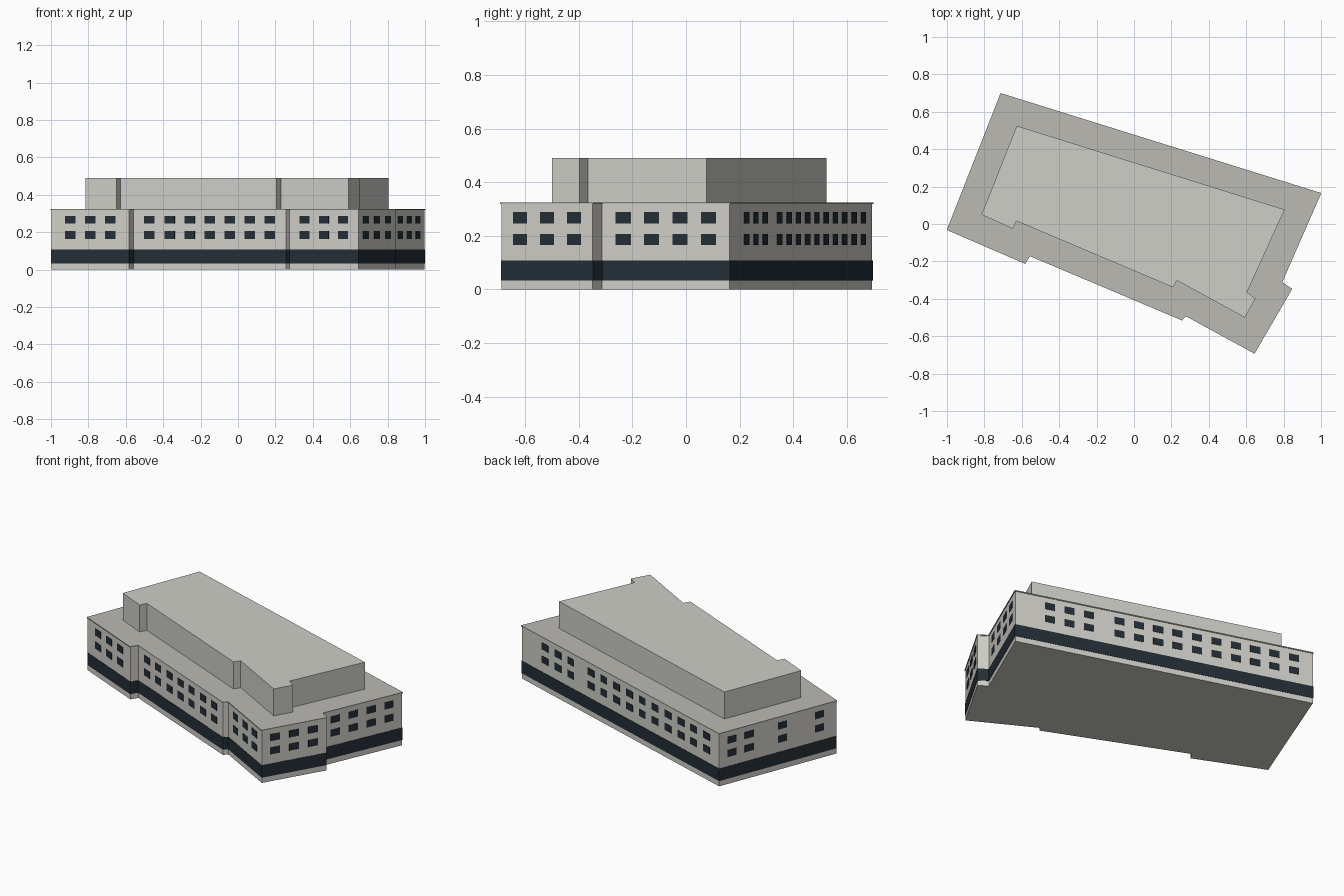
import bpy, bmesh
from mathutils import Vector, Matrix

if "Cube" in bpy.data.objects:
    bpy.data.objects.remove(bpy.data.objects["Cube"])

# Outlines, counter-clockwise seen from above
MAIN = [(-.996, -.03), (-.583, -.208), (-.558, -.167), (.256, -.511), (.276, -.488),
        (.643, -.688), (.841, -.348), (.788, -.313), (.996, .163), (-.711, .695)]
UPPER = [(-.815, .05), (-.649, -.025), (-.628, .016), (.207, -.338), (.23, -.302),
         (.592, -.5), (.65, -.398), (.604, -.366), (.805, .077), (-.627, .525)]


def material(name, rgb):
    m = bpy.data.materials.new(name)
    m.diffuse_color = (*rgb, 1)
    m.use_nodes = True
    m.node_tree.nodes["Principled BSDF"].inputs["Base Color"].default_value = m.diffuse_color
    return m


WALL = material("pale_wall", (.64, .63, .58))
ROOF = material("roof_grey", (.5, .49, .45))
TOP = material("upper_grey", (.62, .62, .58))
DARK = material("dark_glass", (.017, .028, .038))


def finish(bm, name, mat):
    bmesh.ops.recalc_face_normals(bm, faces=bm.faces)
    me = bpy.data.meshes.new(name)
    bm.to_mesh(me)
    bm.free()
    me.materials.append(mat)
    ob = bpy.data.objects.new(name, me)
    bpy.context.collection.objects.link(ob)


def offset(pts, d):
    """Push an outline outwards by d with mitred corners."""
    out = []
    for i, p in enumerate(pts):
        p, a, b = Vector(p), Vector(pts[i - 1]), Vector(pts[(i + 1) % len(pts)])
        u, v = (p - a).normalized(), (b - p).normalized()
        n1, n2 = Vector((u.y, -u.x)), Vector((v.y, -v.x))
        out.append(p + (n1 + n2) * d / (1 + n1.dot(n2)))
    return out


def prism(name, pts, z0, z1, mat):
    bm = bmesh.new()
    base = bm.faces.new([bm.verts.new((p[0], p[1], z0)) for p in pts])
    ext = bmesh.ops.extrude_face_region(bm, geom=[base], use_keep_orig=True)
    verts = [g for g in ext["geom"] if isinstance(g, bmesh.types.BMVert)]
    bmesh.ops.translate(bm, verts=verts, vec=(0, 0, z1 - z0))
    finish(bm, name, mat)


def ring(name, pts, z0, z1, d, mat):
    """Thin strip wrapped around an outline."""
    bm = bmesh.new()
    loops = [[bm.verts.new((p[0], p[1], z)) for p in o]
             for o, z in ((pts, z0), (offset(pts, d), z0), (offset(pts, d), z1), (pts, z1))]
    n = len(pts)
    for lo, hi in zip(loops, loops[1:]):
        for i in range(n):
            j = (i + 1) % n
            bm.faces.new((lo[i], lo[j], hi[j], hi[i]))
    finish(bm, name, mat)


def windows(name, wall, fractions):
    """Two rows of flat panes at the given fractions along one wall."""
    a, b = Vector(MAIN[wall]), Vector(MAIN[(wall + 1) % len(MAIN)])
    u = (b - a).normalized()
    bm = bmesh.new()
    for t in fractions:
        c = a.lerp(b, t)
        for z in (.186, .267):
            m = Matrix(((u.x, u.y, 0, c.x), (u.y, -u.x, 0, c.y), (0, 0, 1, z), (0, 0, 0, 1)))
            bmesh.ops.create_cube(bm, size=1, matrix=m @ Matrix.Diagonal((.06, .004, .042, 1)))
    finish(bm, name, DARK)


def centred(wall, n, pitch=.1165):
    length = (Vector(MAIN[(wall + 1) % len(MAIN)]) - Vector(MAIN[wall])).length
    return [.5 + (i - (n - 1) / 2) * pitch / length for i in range(n)]


# Building masses
prism("main_block", MAIN, 0, .319, WALL)
prism("main_roof_slab", offset(MAIN, .004), .319, .325, ROOF)
prism("upper_block", UPPER, .325, .49, TOP)
ring("ground_floor_glass_band", MAIN, .033, .108, .002, DARK)

# Windows on each facade
for wall, n, name in ((0, 3, "front_left"), (2, 7, "front_middle"), (4, 3, "front_right"),
                      (5, 3, "right_front"), (7, 4, "right_back")):
    windows(name + "_windows", wall, centred(wall, n))
windows("back_windows", 8, [.117 + .0655 * i for i in range(3)] + [.35 + .0652 * i for i in range(10)])
windows("left_windows", 9, [.11, .256, .54, .855])
